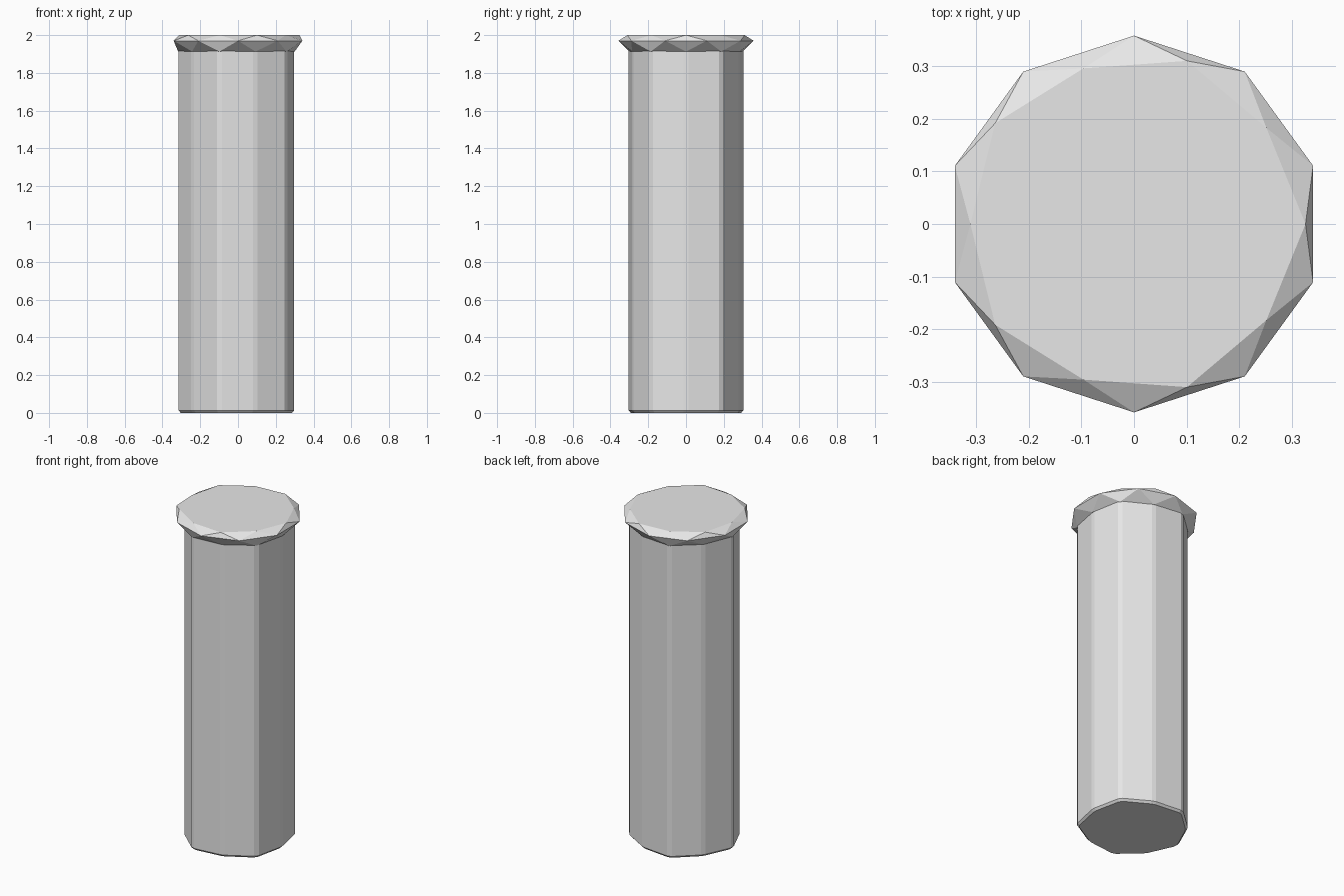
import bpy, bmesh, math

if "Cube" in bpy.data.objects:
    bpy.data.objects.remove(bpy.data.objects["Cube"])

SIDES = 10
STEP = 2 * math.pi / SIDES

stone = bpy.data.materials.new("light grey")
stone.diffuse_color = (0.8, 0.8, 0.8, 1)
stone.use_nodes = True
stone.node_tree.nodes["Principled BSDF"].inputs["Base Color"].default_value = stone.diffuse_color


def corner_ring(bm, even_r, odd_r, z, cut=0.0):
    """Ten corners of alternating radius; cut splits each into a narrow facet."""
    ring = []
    for k in range(SIDES):
        r = odd_r if k % 2 else even_r
        for d in ((-cut, cut) if cut else (0,)):
            a = k * STEP + d
            ring.append(bm.verts.new((r * math.cos(a), r * math.sin(a), z)))
    return ring


def finish(bm, name):
    bmesh.ops.recalc_face_normals(bm, faces=bm.faces)
    me = bpy.data.meshes.new(name)
    bm.to_mesh(me)
    bm.free()
    me.materials.append(stone)
    bpy.context.collection.objects.link(bpy.data.objects.new(name, me))


# Shaft: ten broad faces with narrow cut corners and a tiny bottom chamfer
bm = bmesh.new()
cut = math.radians(2.5)
rings = [corner_ring(bm, 0.285, 0.303, 0.0, cut),
         corner_ring(bm, 0.297, 0.315, 0.013, cut),
         corner_ring(bm, 0.297, 0.315, 1.925, cut)]
for a, b in zip(rings, rings[1:]):
    for i in range(len(a)):
        j = (i + 1) % len(a)
        bm.faces.new((a[i], a[j], b[j], b[i]))
bm.faces.new(rings[0][::-1])
bm.faces.new(rings[-1])
finish(bm, "shaft")

# Head: triangulated rim whose points sit between the corners above and below
bm = bmesh.new()
low = corner_ring(bm, 0.300, 0.317, 1.913)
top = corner_ring(bm, 0.326, 0.311, 2.0)
rim = []
for k in range(SIDES):
    a = (k + 0.5) * STEP
    rim.append(bm.verts.new((0.358 * math.cos(a), 0.358 * math.sin(a), 1.97)))
for ring in (low, top):
    for k in range(SIDES):
        n = (k + 1) % SIDES
        bm.faces.new((ring[k], ring[n], rim[k]))
        bm.faces.new((rim[k], ring[n], rim[n]))
bm.faces.new(top)
bm.faces.new(low[::-1])
finish(bm, "head")
